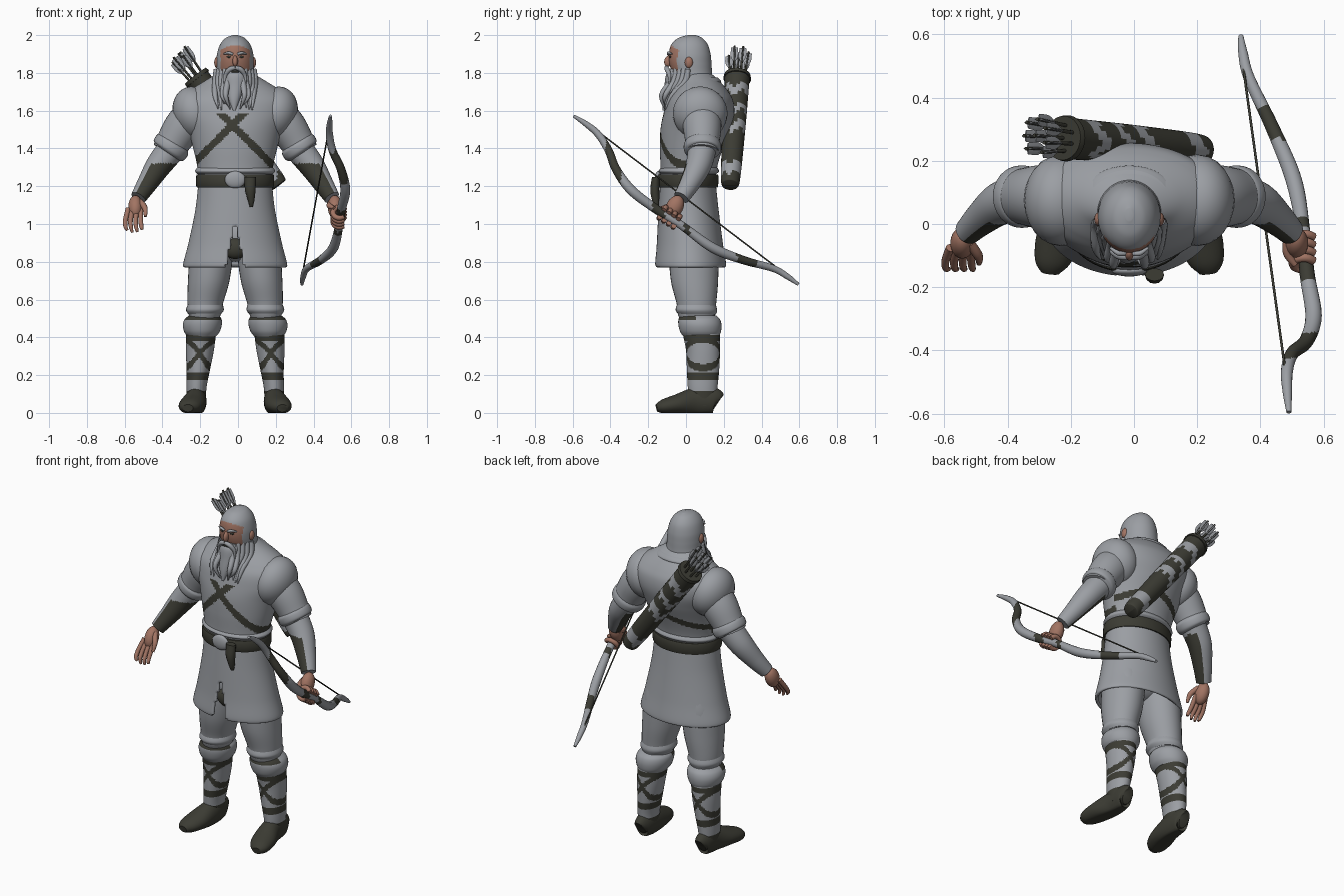
import bpy, bmesh, math, random
from mathutils import Vector, Matrix, Euler

random.seed(4)
if "Cube" in bpy.data.objects:
    bpy.data.objects.remove(bpy.data.objects["Cube"])

MID = -0.015                      # centre line of the body
GRAY, DARK, SKIN = 0, 1, 2


def material(name, rgb):
    m = bpy.data.materials.new(name)
    m.use_nodes = True
    m.diffuse_color = (*rgb, 1)
    m.node_tree.nodes["Principled BSDF"].inputs["Base Color"].default_value = (*rgb, 1)
    return m


MATS = [material("gray cloth", (0.33, 0.345, 0.37)),
        material("dark leather", (0.045, 0.045, 0.034)),
        material("skin", (0.36, 0.175, 0.125))]


def finish(name, bm, rule):
    """Colour faces by rule (a number or a function of centre and normal)."""
    bmesh.ops.recalc_face_normals(bm, faces=bm.faces)
    bm.normal_update()
    gone = []
    for f in bm.faces:
        k = rule(f.calc_center_median(), f.normal) if callable(rule) else rule
        f.smooth = True
        if k < 0:
            gone.append(f)
        else:
            f.material_index = int(k)
    bmesh.ops.delete(bm, geom=gone, context='FACES')
    me = bpy.data.meshes.new(name)
    bm.to_mesh(me)
    bm.free()
    me.set_sharp_from_angle(angle=math.radians(50))
    for m in MATS:
        me.materials.append(m)
    ob = bpy.data.objects.new(name, me)
    bpy.context.collection.objects.link(ob)
    return ob


def spline(p, steps):
    """Smooth curve through sections of any dimension."""
    out = []
    for i in range(len(p) - 1):
        a, b, c, d = p[max(i - 1, 0)], p[i], p[i + 1], p[min(i + 2, len(p) - 1)]
        for j in range(steps):
            t = j / steps
            out.append([0.5 * (2 * q + (r - o) * t + (2 * o - 5 * q + 4 * r - s) * t * t
                               + (3 * q - o - 3 * r + s) * t ** 3) for o, q, r, s in zip(a, b, c, d)])
    return out + [list(p[-1])]


def loft(name, sections, rule=GRAY, seg=32, steps=6, along=False, ref=(0, 1, 0), caps=True, floor=False):
    """Skin over elliptical sections (x, y, z, rx, ry), level or square to the path."""
    rows = spline([tuple(s) if len(s) == 5 else (*s, s[3]) for s in sections], steps)
    bm, rings = bmesh.new(), []
    for i, (x, y, z, rx, ry) in enumerate(rows):
        u, v = Vector((1, 0, 0)), Vector((0, 1, 0))
        if along:
            t = Vector(rows[min(i + 1, len(rows) - 1)][:3]) - Vector(rows[max(i - 1, 0)][:3])
            u = t.cross(Vector(ref)).normalized()
            v = u.cross(t).normalized()
        ring = []
        for k in range(seg):
            a = math.tau * k / seg
            co = Vector((x, y, z)) + u * rx * math.cos(a) + v * ry * math.sin(a)
            if floor:
                co.z = max(co.z, 0)
            ring.append(bm.verts.new(co))
        rings.append(ring)
    for a, b in zip(rings, rings[1:]):
        for k in range(seg):
            n = (k + 1) % seg
            bm.faces.new((a[k], a[n], b[n], b[k]))
    if caps:
        bm.faces.new(rings[0])
        bm.faces.new(rings[-1])
    return finish(name, bm, rule)


def ball(name, loc, scale, rule=GRAY, rot=(0, 0, 0)):
    bm = bmesh.new()
    mat = Matrix.LocRotScale(Vector(loc), Euler(rot), Vector(scale))
    bmesh.ops.create_uvsphere(bm, u_segments=24, v_segments=16, radius=1, matrix=mat)
    return finish(name, bm, rule)


def side(s, rows):
    return [(MID + s * r[0], *r[1:]) for r in rows]


def level(rows):
    """Rows of z, rx, front y, back y on the centre line."""
    return [(MID, (f + b) / 2, z, rx, (b - f) / 2) for z, rx, f, b in rows]


# Tunic body with crossed straps
def strap_rule(c, n):
    if c.y < 0.06:
        d = abs(abs(c.x + 0.03) - (1.525 - c.z if c.z < 1.525 else c.z - 1.525))
        return DARK if d < 0.027 and c.z < 1.585 else GRAY
    return DARK if abs(c.z - 1.43 + 0.3 * abs(c.x)) < 0.02 else GRAY

loft("tunic_body", level([
    (1.2, .195, -.135, .155), (1.3, .2, -.135, .165), (1.4, .222, -.138, .195),
    (1.5, .25, -.135, .235), (1.58, .285, -.12, .255), (1.65, .29, -.1, .25),
    (1.7, .25, -.07, .225), (1.755, .165, -.03, .18), (1.8, .09, -.02, .13)]),
    strap_rule, seg=144, steps=14)


# Skirt with a front slit
def slit_rule(c, n):
    return -1 if c.y < 0 and abs(c.x - MID) < (1.02 - c.z) * 0.2 else GRAY

skirt = loft("tunic_skirt", level([
    (.77, .268, -.155, .205), (.79, .275, -.165, .212), (.9, .247, -.155, .195),
    (1.08, .21, -.145, .172), (1.24, .193, -.135, .155)]), slit_rule, seg=128, steps=12, caps=False)
mod = skirt.modifiers.new("thickness", 'SOLIDIFY')
mod.thickness = 0.014
ball("hips", (MID, .03, .93), (.19, .12, .13))
ball("crotch_cloth", (MID, -.08, .87), (.065, .04, .055), DARK)

# Belt, buckle and hanging pouch
loft("belt", level([(1.195, .2, -.145, .165), (1.2, .206, -.152, .17), (1.255, .206, -.152, .172),
                    (1.262, .2, -.145, .165)]), DARK, seg=64, steps=2)
ball("buckle", (MID, -.148, 1.235), (.055, .018, .045))
loft("belt_pouch", [(.065, -.16, 1.25, .03, .02), (.065, -.165, 1.18, .028, .024),
                    (.07, -.16, 1.12, .016, .018), (.07, -.155, 1.09, .008, .01)], DARK, seg=12)
loft("belt_fold", level([(1.265, .2, -.13, .16), (1.28, .212, -.145, .175), (1.3, .2, -.13, .165)]), GRAY, seg=64)

# Head with hair and face
def face_rule(c, n):
    return SKIN if c.y < -.035 and 1.77 < c.z < 1.945 - 4 * (c.x - MID) ** 2 and abs(c.x - MID) < .078 else GRAY

loft("head", level([
    (2.0, .012, .01, .05), (1.985, .05, -.04, .085), (1.95, .08, -.078, .115), (1.9, .096, -.09, .13),
    (1.85, .1, -.088, .135), (1.8, .1, -.07, .138), (1.75, .106, -.03, .145), (1.7, .115, .0, .16)]),
    face_rule, seg=72, steps=8)
ball("nose", (MID, -.093, 1.862), (.014, .022, .03), SKIN, (-.25, 0, 0))
loft("beard", [(MID, -.045, 1.825, .05, .035), (MID, -.058, 1.79, .062, .047), (MID, -.075, 1.73, .05, .04),
               (-.02, -.1, 1.66, .03, .025), (-.02, -.118, 1.6, .006, .006)], seg=24)
loft("mouth", [(MID - .02, -.099, 1.808, .005), (MID + .02, -.099, 1.808, .005)], DARK, seg=8, along=True)
for s, w in ((1, "left"), (-1, "right")):
    ball(w + "_ear", (MID + s * .095, .015, 1.855), (.016, .022, .03), SKIN)
    ball(w + "_eye", (MID + s * .031, -.083, 1.885), (.014, .006, .006), DARK)
    loft(w + "_brow", side(s, [(.012, -.094, 1.898, .007), (.035, -.092, 1.906, .008), (.06, -.075, 1.9, .004)]),
         GRAY, seg=8, along=True)
    loft(w + "_moustache", side(s, [(0, -.104, 1.828, .011), (.03, -.1, 1.818, .013), (.052, -.088, 1.785, .01),
                                    (.056, -.09, 1.74, .004)]), GRAY, seg=10, along=True)
    for i in range(5):
        x, y = .1 - .016 * i, .01 - .02 * i
        loft(f"{w}_hair_lock_{i}", side(s, [
            (x, y, 1.82, .014), (x + .004, y - .015, 1.75, .017),
            (x + random.uniform(-.01, .02), min(y - .06, -.075), 1.68, .013),
            (x - .01, -.112, 1.6 + random.uniform(0, .04), .003)]), GRAY, seg=10, along=True)
loft("collar", level([(1.735, .15, -.02, .17), (1.755, .15, -.03, .185), (1.775, .125, -.02, .17)]), seg=40)


# Legs, boots and leg wraps
def wrap_rule(c, n):
    flat = Vector((n.x, n.y)).normalized().x
    bands = (abs(c.z - .395) < .016, abs(c.z - .195) < .02, abs(c.z - .315 - .075 * flat) < .019,
             abs(c.z - .315 + .075 * flat) < .019, c.z < .115)
    return DARK if any(bands) else GRAY

for s, w in ((1, "left"), (-1, "right")):
    loft(w + "_trouser", side(s, [
        (.165, .06, .49, .078, .09), (.16, .055, .53, .086, .1), (.158, .055, .58, .094, .105),
        (.14, .045, .7, .11, .125), (.125, .04, .85, .113, .13), (.11, .03, 1.0, .09, .11)]), seg=32)
    loft(w + "_knee_fold", side(s, [(.162, .06, .52, .084, .098), (.16, .055, .545, .1, .11),
                                    (.158, .055, .58, .09, .1)]), seg=32)
    loft(w + "_boot_cuff", side(s, [
        (.177, .08, .405, .076, .094), (.176, .077, .43, .094, .108), (.174, .074, .465, .103, .114),
        (.17, .07, .495, .098, .11), (.165, .066, .515, .08, .095)]),
        lambda c, n: DARK if c.z > .492 and c.y < .05 else GRAY, seg=40)
    loft(w + "_boot_shaft", side(s, [
        (.205, .09, .04, .05, .07), (.205, .088, .13, .053, .078), (.196, .09, .22, .061, .085),
        (.187, .09, .33, .074, .09), (.18, .08, .43, .08, .1)]), wrap_rule, seg=64, steps=20)
    loft(w + "_shoe", side(s, [
        (.205, .17, .055, .03, .045), (.205, .145, .065, .047, .07), (.207, .05, .06, .056, .075),
        (.227, -.05, .045, .068, .052), (.245, -.12, .033, .055, .038), (.25, -.155, .025, .028, .02)]),
        DARK, along=True, ref=(0, 0, 1), floor=True)

    # Arms: shoulder cape, sleeve, bracer
    ball(w + "_shoulder_cape", (MID + s * .215, .075, 1.585), (.115, .145, .145), GRAY, (0, s * .3, 0))
    loft(w + "_sleeve", side(s, [(.18, .075, 1.62, .1), (.27, .085, 1.52, .102), (.33, .087, 1.43, .09),
                                 (.352, .086, 1.385, .087)]), along=True)
    loft(w + "_sleeve_cuff", side(s, [(.322, .087, 1.435, .086), (.333, .087, 1.418, .098),
                                      (.35, .086, 1.39, .096), (.358, .086, 1.378, .078)]), along=True)
    loft(w + "_forearm", side(s, [(.335, .086, 1.40, .075), (.405, .066, 1.31, .068), (.465, .02, 1.215, .054),
                                  (.512, -.025, 1.14, .042)]),
         lambda c, n: DARK if c.z < 1.32 and -s * n.x - .55 * n.y > .05 else GRAY, seg=40, steps=12, along=True)
    ball(w + "_palm", (MID + s * .528, -.06, 1.09), (.038, .045, .065), SKIN, (-.45, 0, 0))

# Relaxed right hand
for i in range(4):
    x, drop = .5 + .022 * i, .012 * abs(i - 1.6)
    loft(f"right_finger_{i}", side(-1, [
        (x, -.075, 1.08, .014), (x + .005 * i, -.115, 1.02, .013), (x + .006 * i - .004, -.14, .985, .011),
        (x + .004 * i - .008, -.142, .95 + drop, .007)]), SKIN, seg=10, along=True, ref=(1, 0, 0))
loft("right_thumb", side(-1, [(.505, -.06, 1.12, .016), (.478, -.1, 1.085, .015), (.475, -.125, 1.04, .008)]),
     SKIN, seg=10, along=True, ref=(1, 0, 0))

# Left fist around the bow
for i in range(4):
    q = Vector((.537, -.125 + .025 * i, 1.06 - .016 * i))
    arc = [q + .034 * (Vector((math.cos(a), 0, 0)) + math.sin(a) * Vector((0, .54, .84)))
           for a in (.5 + .7 * k for k in range(8))]
    loft(f"left_finger_{i}", [(*p, .014) for p in arc], SKIN, seg=10, steps=3, along=True, ref=(0, .84, -.54))
loft("left_thumb", [(.49, -.04, 1.11, .017), (.485, -.09, 1.095, .015), (.51, -.13, 1.085, .009)],
     SKIN, seg=10, along=True, ref=(1, 0, 0))

# Bow and string
def bow_rule(c, n):
    return DARK if any(a < c.y < b for a, b in ((-.425, -.345), (-.18, -.11), (-.01, .02), (.27, .37))) else GRAY

loft("bow", [(.49, -.595, 1.572, .008), (.485, -.53, 1.53, .015), (.484, -.465, 1.475, .019), (.5, -.41, 1.39, .021),
             (.545, -.37, 1.29, .023), (.568, -.29, 1.18, .026), (.548, -.16, 1.08, .024), (.535, -.02, .99, .022),
             (.505, .14, .875, .026), (.44, .3, .81, .022), (.365, .46, .765, .018), (.345, .54, .72, .015),
             (.338, .595, .68, .008)], bow_rule, seg=16, steps=10, along=True, ref=(1, 0, 0))
loft("bow_string", [(.478, -.46, 1.485, .004), (.345, .5, .755, .004)], DARK, seg=8, along=True, ref=(1, 0, 0))

# Quiver with bands
foot, top = Vector((.2, .235, 1.23)), Vector((-.225, .272, 1.785))
axis = (top - foot).normalized()

def band_rule(c, n):
    t = (c - foot).dot(axis) / (top - foot).length + .03 * math.sin(5 * n.y + 4 * n.z)
    return GRAY if any(a < t < b for a, b in ((.03, .13), (.42, .5), (.6, .67), (.78, .85))) else DARK

loft("quiver", [(*(foot - axis * .012), .03), (*foot, .05), (*foot.lerp(top, .5), .061), (*foot.lerp(top, .95), .066),
                (*foot.lerp(top, .97), .073), (*top, .07)], band_rule, seg=40, steps=14, along=True)

# Arrows
u = axis.cross(Vector((0, 1, 0))).normalized()
v = u.cross(axis)
for i in range(8):
    a = i * math.tau / 7
    off = (u * math.cos(a) + v * math.sin(a)) * (.038 if i < 7 else 0)
    base, tip = top + off - axis * .04, top + off * 1.4 + axis * random.uniform(.12, .165)
    loft(f"arrow_shaft_{i}", [(*base, .006), (*tip, .006)], DARK, seg=8, steps=2, along=True)
    low, high = base.lerp(tip, .5), base.lerp(tip, .95)
    for k in range(2):
        loft(f"arrow_feather_{i}_{k}", [(*low, .004, .004), (*low.lerp(high, .4), *((.02, .003) if k else (.003, .02))),
                                        (*high, *((.018, .003) if k else (.003, .018)))], GRAY, seg=8, steps=3, along=True)
